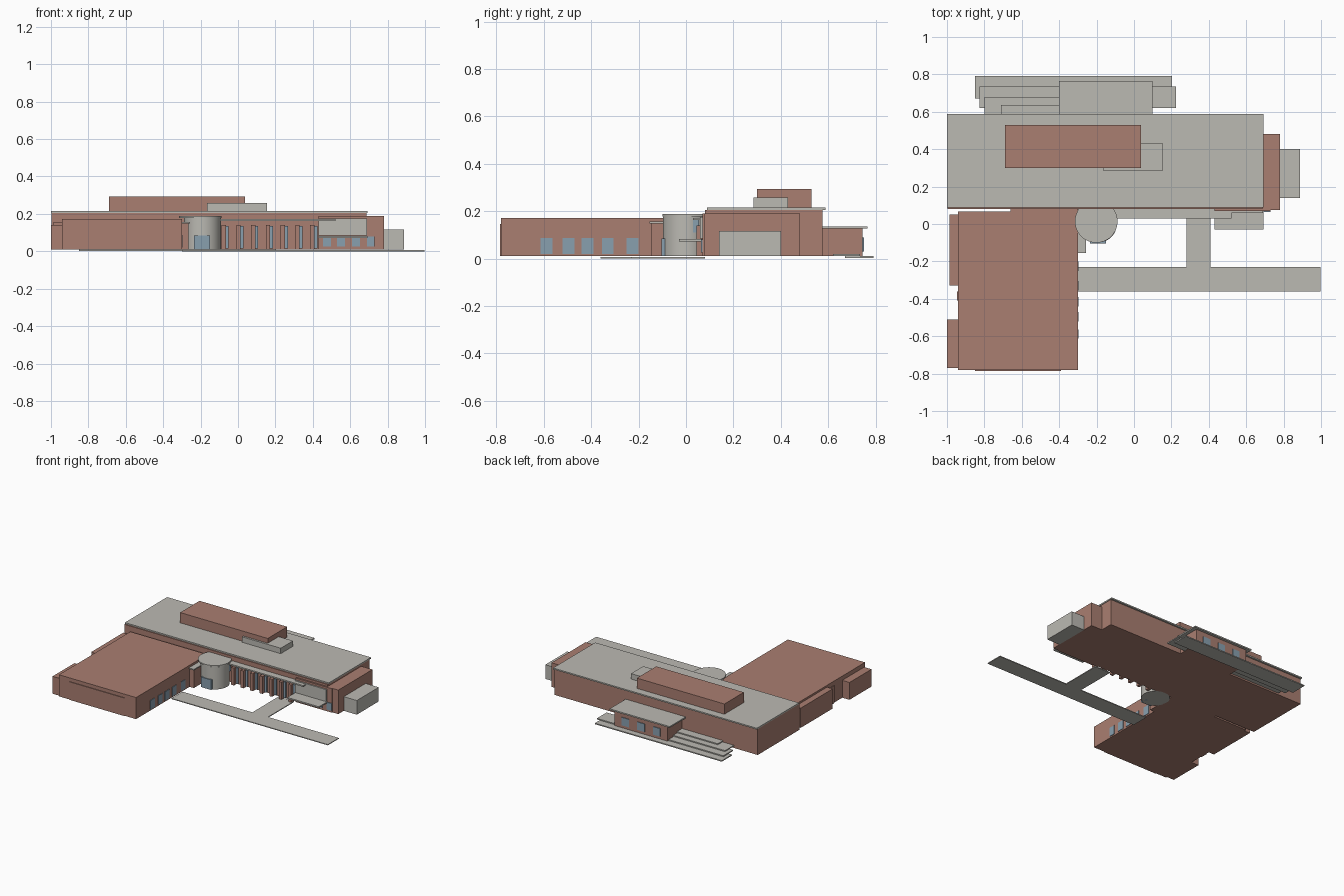
import bpy, math


def material(name, rgb):
    m = bpy.data.materials.new(name)
    m.diffuse_color = (*rgb, 1)
    return m


BRICK = material("brick", (0.40, 0.21, 0.165))
CONCRETE = material("concrete", (0.50, 0.49, 0.45))
GLASS = material("glass", (0.25, 0.35, 0.43))


def box(name, x, y, z, mat):
    """Box from (min, max) pairs on each axis."""
    bpy.ops.mesh.primitive_cube_add(size=1, location=[sum(r) / 2 for r in (x, y, z)])
    o = bpy.context.object
    o.name = name
    o.scale = [r[1] - r[0] for r in (x, y, z)]
    bpy.ops.object.transform_apply(location=False, rotation=False, scale=True)
    o.data.materials.append(mat)
    return o


def drum(name, cx, cy, r, z, mat):
    """Smooth vertical cylinder."""
    bpy.ops.mesh.primitive_cylinder_add(vertices=48, radius=r, depth=z[1] - z[0],
                                        location=(cx, cy, sum(z) / 2))
    o = bpy.context.object
    o.name = name
    o.data.materials.append(mat)
    bpy.ops.object.shade_smooth_by_angle(angle=math.radians(30))
    return o


# Main block with overhanging roof slab
box("main_block", (-0.998, 0.688), (0.08, 0.575), (0.01, 0.206), BRICK)
box("main_roof", (-1.0, 0.692), (0.088, 0.588), (0.206, 0.216), CONCRETE)
box("penthouse", (-0.69, 0.037), (0.30, 0.53), (0.216, 0.293), BRICK)
box("roof_plant_room", (-0.165, 0.155), (0.285, 0.43), (0.216, 0.257), CONCRETE)

# East end
box("east_block", (0.688, 0.78), (0.075, 0.48), (0.01, 0.19), BRICK)
box("east_store", (0.78, 0.888), (0.14, 0.40), (0.01, 0.116), CONCRETE)

# Front wing with shallow side and front projections
box("front_wing", (-0.94, -0.30), (-0.78, 0.066), (0.01, 0.172), BRICK)
box("wing_front_panel", (-0.85, -0.39), (-0.785, -0.78), (0.01, 0.145), BRICK)
box("wing_side_front", (-1.0, -0.94), (-0.77, -0.51), (0.01, 0.14), BRICK)
box("wing_side_rear", (-0.987, -0.94), (-0.33, 0.05), (0.01, 0.158), BRICK)
box("wing_side_pier", (-0.946, -0.94), (-0.41, -0.36), (0.01, 0.14), BRICK)
box("wing_link", (-0.66, -0.30), (0.066, 0.08), (0.01, 0.165), BRICK)
for i, y in enumerate((-0.588, -0.495, -0.415, -0.33, -0.225)):
    box(f"wing_window_{i}", (-0.302, -0.296), (y - 0.025, y + 0.025), (0.02, 0.087), GLASS)

# Round entrance tower
drum("entrance_drum", -0.19, 0.0, 0.098, (0.01, 0.178), CONCRETE)
drum("entrance_roof", -0.202, 0.014, 0.114, (0.178, 0.188), CONCRETE)
box("entrance_door", (-0.235, -0.15), (-0.103, -0.05), (0.01, 0.085), GLASS)
box("drum_window", (-0.12, -0.096), (0.03, 0.055), (0.11, 0.165), GLASS)
box("entrance_lobby", (-0.30, -0.265), (-0.145, 0.08), (0.01, 0.148), BRICK)
box("lobby_roof", (-0.30, -0.257), (-0.155, 0.08), (0.148, 0.156), CONCRETE)

# Colonnade along the main front
box("colonnade_canopy", (-0.11, 0.52), (0.03, 0.085), (0.162, 0.172), CONCRETE)
for i in range(7):
    x = -0.07 + i * 0.079
    box(f"colonnade_pier_{i}", (x - 0.018, x + 0.005), (0.045, 0.08), (0.01, 0.14), BRICK)
    box(f"colonnade_window_{i}", (x + 0.005, x + 0.02), (0.07, 0.082), (0.015, 0.135), GLASS)

# Balcony bay at the right of the front
box("bay_wall", (0.43, 0.73), (0.069, 0.08), (0.01, 0.19), BRICK)
box("bay_panel", (0.43, 0.69), (0.06, 0.07), (0.085, 0.175), CONCRETE)
box("balcony_slab", (0.43, 0.692), (-0.03, 0.07), (0.072, 0.082), CONCRETE)
for i, x in enumerate((0.475, 0.55, 0.63, 0.71)):
    box(f"bay_window_{i}", (x - 0.021, x + 0.021), (0.064, 0.07), (0.025, 0.08), GLASS)

# Rear annex with windows
box("rear_annex", (-0.37, 0.07), (0.57, 0.745), (0.01, 0.126), BRICK)
box("annex_roof", (-0.40, 0.098), (0.57, 0.765), (0.126, 0.136), CONCRETE)
for i, x in enumerate((-0.28, -0.15, -0.02)):
    box(f"annex_window_{i}", (x - 0.03, x + 0.03), (0.744, 0.75), (0.03, 0.09), GLASS)

# Rear terrace steps
steps = (((-0.85, 0.203), (0.67, 0.79), 0.002), ((-0.825, 0.225), (0.62, 0.735), 0.011),
         ((-0.80, -0.37), (0.57, 0.68), 0.022), ((-0.71, -0.37), (0.57, 0.637), 0.033))
for i, (x, y, z) in enumerate(steps):
    box(f"terrace_step_{i}", x, y, (z, z + 0.008), CONCRETE)

# Paths
box("long_path", (-0.30, 0.998), (-0.36, -0.23), (0.0, 0.006), CONCRETE)
box("short_path", (0.28, 0.41), (-0.23, 0.08), (0.0, 0.006), CONCRETE)
